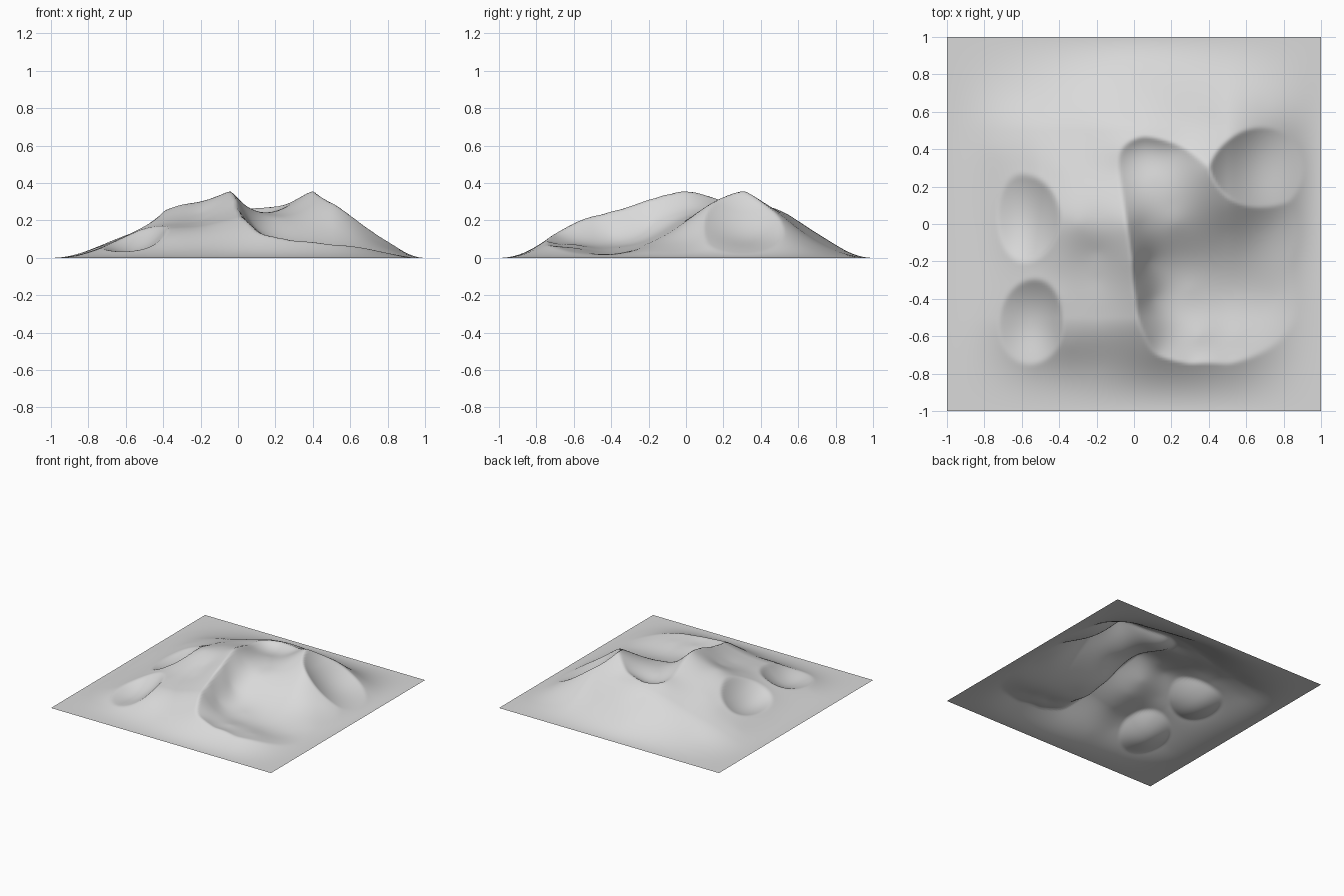
import bpy
import bmesh
import math

cube = bpy.data.objects.get("Cube")
if cube:
    bpy.data.objects.remove(cube, do_unlink=True)


def envelope(x, y):
    """Fade that brings the terrain smoothly down to flat borders."""
    result = 1.0
    for coordinate in (x, y):
        t = min(max((1 - abs(coordinate)) / 0.5, 0), 1)
        result *= t * t * (3 - 2 * t)
    return result


def kernel(dx, dy):
    squared = dx * dx + dy * dy
    return 0.5 * squared * math.log(squared) if squared > 1e-12 else 0.0


def solve(matrix, values):
    """Gaussian elimination with pivoting."""
    size = len(values)
    rows = [row + [value] for row, value in zip(matrix, values)]
    for col in range(size):
        pivot = max(range(col, size), key=lambda r: abs(rows[r][col]))
        rows[col], rows[pivot] = rows[pivot], rows[col]
        for r in range(col + 1, size):
            factor = rows[r][col] / rows[col][col]
            if factor:
                for c in range(col, size + 1):
                    rows[r][c] -= factor * rows[col][c]
    answer = [0.0] * size
    for r in reversed(range(size)):
        known = sum(rows[r][c] * answer[c] for c in range(r + 1, size))
        answer[r] = (rows[r][size] - known) / rows[r][r]
    return answer


def smooth_sheet(points, softness=0.003):
    """Thin plate draped over a few spot heights."""
    matrix = []
    for i, (x, y, z) in enumerate(points):
        row = [kernel(x - px, y - py) for px, py, pz in points]
        row[i] += softness
        matrix.append(row + [1, x, y])
    matrix.append([1] * len(points) + [0] * 3)
    matrix.append([p[0] for p in points] + [0] * 3)
    matrix.append([p[1] for p in points] + [0] * 3)
    heights = [z / envelope(x, y) for x, y, z in points] + [0] * 3
    *weights, base, slope_x, slope_y = solve(matrix, heights)
    terms = [(p[0], p[1], w) for p, w in zip(points, weights)]

    def height(x, y):
        bend = sum(w * kernel(x - px, y - py) for px, py, w in terms)
        return base + slope_x * x + slope_y * y + bend
    return height


def bowl(centre_x, centre_y, radius_x, radius_y, floor, rise):
    """Rounded hollow scooped out of the slope."""
    def height(x, y):
        u = (x - centre_x) / radius_x
        v = (y - centre_y) / radius_y
        return floor + rise * (u * u + v * v)
    return height


def soft_min(a, b, blend=0.012):
    overlap = max(blend - abs(a - b), 0) / blend
    return min(a, b) - overlap * overlap * blend / 4


# Crest shared by the mountain and the valley
crest = [
    (.05, .47, .265), (-.07, .4, .27), (-.08, .28, .28), (-.06, .14, .325),
    (-.04, 0, .36), (-.01, -.2, .315), (.01, -.4, .25), (.06, -.6, .185),
    (.12, -.7, .13), (.3, -.75, .09), (.5, -.75, .07),
    (.25, .42, .285), (.41, .3, .365),
]

# Outer slopes of the mountain
slopes = [
    (-.2, .05, .3), (-.3, 0, .285), (-.4, .05, .25), (-.4, .3, .2),
    (-.2, .3, .25), (-.55, .27, .14), (-.75, .4, .06), (0, .6, .19),
    (0, .8, .07), (.3, .6, .18), (-.4, .6, .11), (.45, .6, .16),
    (.7, .65, .07), (-.6, .7, .04), (.7, .3, .19), (.8, .3, .1),
    (.75, -.7, .03), (.75, -.3, .06), (-.2, -.15, .24), (-.2, -.3, .2),
    (-.2, -.5, .17), (-.2, -.75, .06), (-.4, -.2, .2), (-.4, -.4, .17),
    (-.35, -.65, .11), (-.55, -.22, .14), (-.5, -.82, .02),
    (-.8, -.5, .03), (-.8, 0, .035),
]

# Valley floor, and walls that rise clear of the mountain
valley_floor = [
    (.1, .25, .24), (.2, .1, .235), (.22, 0, .215), (.28, -.1, .15),
    (.35, -.2, .09), (.05, 0, .27), (.08, -.2, .17), (.1, -.4, .12),
    (.3, -.35, .06), (.5, -.4, .03), (.75, -.4, .02), (.2, -.6, .09),
    (.35, -.6, .075), (.55, -.6, .055), (.5, .1, .27), (.6, .05, .2),
    (.5, -.05, .16), (.6, -.15, .09), (.75, 0, .09), (.85, -.2, .03),
]
valley_walls = [
    (-.3, 0, .6), (-.3, .5, .5), (-.3, -.5, .5), (.1, .7, .4),
    (.6, .5, .4), (.7, .7, .3), (.3, -.9, .06), (-.7, 0, .7),
]

mountain = smooth_sheet(crest + slopes)
hollows = [
    smooth_sheet(crest + valley_floor + valley_walls),
    bowl(.7, .33, .29, .36, .15, .2),        # east hollow
    bowl(-.62, .03, .23, .42, .075, .19),    # west hollow
    bowl(-.58, -.57, .25, .36, .03, .19),    # south-west hollow
]


def terrain_height(x, y):
    fade = envelope(x, y)
    if fade < 1e-6:
        return 0.0
    height = mountain(x, y)
    for hollow in hollows:
        height = soft_min(height, hollow(x, y))
    return max(height * fade, 0.0)


# Terrain surface
mesh = bpy.data.meshes.new("mountain_terrain")
bm = bmesh.new()
bmesh.ops.create_grid(bm, x_segments=150, y_segments=150, size=1)
for vert in bm.verts:
    vert.co.z = terrain_height(vert.co.x, vert.co.y)
for face in bm.faces:
    face.smooth = True
bm.to_mesh(mesh)
bm.free()

terrain = bpy.data.objects.new("mountain_terrain", mesh)
bpy.context.collection.objects.link(terrain)

# Plain grey colour
stone = bpy.data.materials.new("light_grey")
stone.use_nodes = True
colour = (0.7, 0.7, 0.7, 1)
stone.diffuse_color = colour
for node in stone.node_tree.nodes:
    if node.type == "BSDF_PRINCIPLED":
        node.inputs["Base Color"].default_value = colour
mesh.materials.append(stone)
